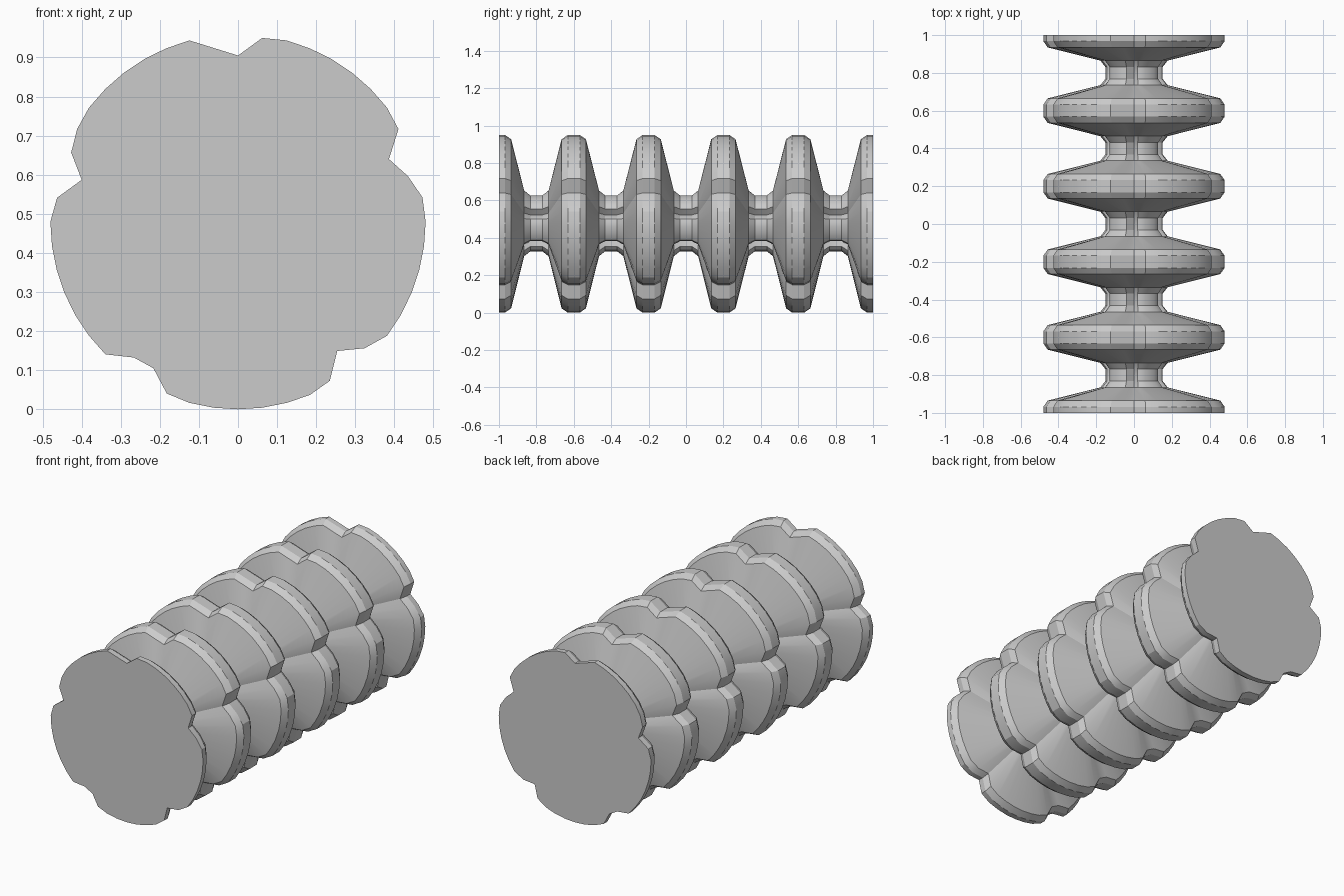
import bpy, bmesh, math

if "Cube" in bpy.data.objects:
    bpy.data.objects.remove(bpy.data.objects["Cube"])

SIDES, R, CZ = 48, 0.48, 0.48
# Notch depth at each step of the 48-sided rim (0 = +x, counter-clockwise)
NOTCH = {1: .004, 2: .03, 3: .062, 4: .006,
         11: .006, 12: .055, 13: .033,
         20: .005, 21: .018, 22: .066, 23: .013,
         31: .042, 32: .047, 33: .004,
         40: .01, 41: .063, 42: .022}
# Half a disc and half a groove: distance from disc centre, radius
HALF = [(0.032, .48), (0.065, .457), (0.135, .178), (0.168, .152)]

# Stations along the length: six discs, the end ones cut in half
stations = [(-1.0, R)]
for i in range(6):
    c = -1 + 0.4 * i
    if i > 0:
        stations += [(c - d, r) for d, r in reversed(HALF)]
    if i < 5:
        stations += [(c + d, r) for d, r in HALF]
stations.append((1.0, R))

# Loft the notched outline through all stations
bm = bmesh.new()
rings = []
for y, r in stations:
    depth = 0.65 + 0.35 * (r - .152) / (R - .152)
    ring = []
    for k in range(SIDES):
        a = math.tau * k / SIDES
        q = r - NOTCH.get(k, 0) * depth
        ring.append(bm.verts.new((q * math.cos(a), y, CZ + q * math.sin(a))))
    rings.append(ring)
for a, b in zip(rings, rings[1:]):
    for k in range(SIDES):
        n = (k + 1) % SIDES
        bm.faces.new((a[k], a[n], b[n], b[k]))
bm.faces.new(rings[0])
bm.faces.new(rings[-1])
bmesh.ops.recalc_face_normals(bm, faces=bm.faces)

mesh = bpy.data.meshes.new("ribbed_roller")
bm.to_mesh(mesh)
bm.free()
roller = bpy.data.objects.new("ribbed_roller", mesh)
bpy.context.collection.objects.link(roller)
bpy.context.view_layer.objects.active = roller
roller.select_set(True)
bpy.ops.object.shade_smooth_by_angle(angle=math.radians(25))
